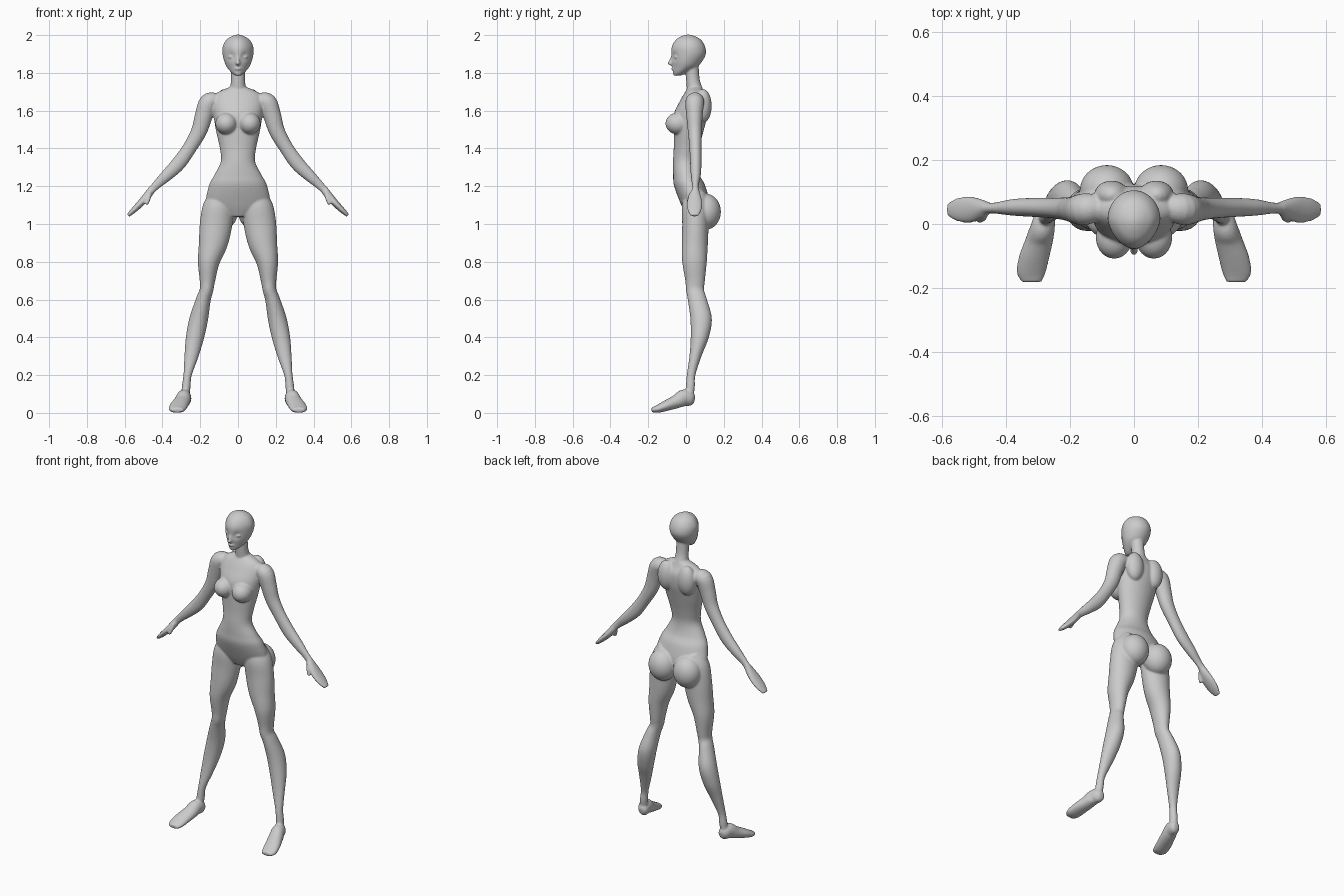
import bpy
import bmesh
import math
from mathutils import Vector, Matrix

old_cube = bpy.data.objects.get("Cube")
if old_cube:
    bpy.data.objects.remove(old_cube, do_unlink=True)

AXIS_X = Vector((1, 0, 0))
AXIS_Y = Vector((0, 1, 0))
SIDES = 32
STEPS = 5

bm = bmesh.new()


def spline(p0, p1, p2, p3, t):
    """Smooth interpolation between the two middle values."""
    return p1 + (p2 - p0) * t / 2 + (p0 * 2 - p1 * 5 + p2 * 4 - p3) * t * t / 2 \
        + (p1 * 3 - p0 - p2 * 3 + p3) * t * t * t / 2


def refine(rows):
    """Add in-between sections to a list of (x, y, z, radius, side radius)."""
    padded = [rows[0]] + list(rows) + [rows[-1]]
    result = []
    for i in range(len(rows) - 1):
        for step in range(STEPS):
            values = zip(*padded[i:i + 4])
            result.append([spline(*v, step / STEPS) for v in values])
    result.append(list(rows[-1]))
    return result


def loft(rows, side=AXIS_Y, mirror=1, taper=0):
    """Skin oval sections along a path; taper narrows the front half."""
    fine = refine(rows)
    centres = [Vector((mirror * r[0], r[1], r[2])) for r in fine]
    rings = []
    for i, row in enumerate(fine):
        before = centres[max(i - 1, 0)]
        after = centres[min(i + 1, len(fine) - 1)]
        across = (after - before).cross(side).normalized()
        ring = []
        for k in range(SIDES):
            angle = math.tau * k / SIDES
            c, s = math.cos(angle), math.sin(angle)
            width = max(row[3], .002) * (1 - taper * max(0, -c))
            offset = side * (max(row[4], .002) * c) + across * (width * s)
            ring.append(bm.verts.new(centres[i] + offset))
        rings.append(ring)
    for lower, upper in zip(rings, rings[1:]):
        for k in range(SIDES):
            n = (k + 1) % SIDES
            bm.faces.new((lower[k], lower[n], upper[n], upper[k]))
    bm.faces.new(rings[0][::-1])
    bm.faces.new(rings[-1])
    return [v for ring in rings for v in ring]


def column(rows, taper=0):
    """Upright loft on the centre line from (z, y, half width, half depth)."""
    return loft([(0, y, z, w, d) for z, y, w, d in rows], taper=taper)


def ball(centre, radii, mirror=1):
    """Ellipsoid for soft forms."""
    x, y, z = centre
    place = Matrix.Translation((mirror * x, y, z)) @ Matrix.Diagonal((*radii, 1))
    bmesh.ops.create_uvsphere(bm, u_segments=SIDES, v_segments=SIDES // 2,
                              radius=1, matrix=place)


def push(verts, centre, radius, offset):
    """Soft dent or swelling around a point."""
    for v in verts:
        distance = (v.co - Vector(centre)).length / radius
        v.co += Vector(offset) * math.exp(-distance * distance)


# Torso, from the crotch to the base of the neck
column([
    (1.04, .05, .07, .045),
    (1.1, .05, .165, .075),
    (1.2, .02, .155, .083),
    (1.26, .002, .125, .07),
    (1.33, -.005, .091, .064),
    (1.4, .002, .096, .067),
    (1.5, .015, .118, .08),
    (1.58, .025, .13, .09),
    (1.65, .042, .135, .075),
    (1.695, .045, .11, .052),
    (1.725, .05, .045, .035),
])

# Neck
column([
    (1.66, .055, .05, .045),
    (1.72, .045, .042, .041),
    (1.77, .036, .037, .036),
    (1.86, .03, .038, .036),
])

# Head, narrower toward the face
head = column([
    (1.785, -.045, .014, .018),
    (1.8, -.033, .034, .036),
    (1.83, -.007, .059, .064),
    (1.86, .004, .073, .081),
    (1.9, .013, .082, .092),
    (1.94, .013, .081, .088),
    (1.975, .013, .062, .067),
    (1.995, .012, .032, .034),
    (2.003, .012, .006, .006),
], taper=.2)

# Nose, lips and chin
loft([
    (0, -.07, 1.893, .006, .006),
    (0, -.08, 1.866, .008, .01),
    (0, -.086, 1.85, .012, .012),
    (0, -.075, 1.838, .007, .006),
])
ball((0, -.066, 1.822), (.02, .014, .007))
ball((0, -.054, 1.797), (.02, .015, .013))

for m in (1, -1):
    # Eye sockets and eyelids
    push(head, (m * .034, -.065, 1.886), .02, (0, .012, 0))
    ball((.034, -.05, 1.884), (.018, .014, .008), m)

    # Breast, shoulder blade and buttock
    ball((.062, -.042, 1.532), (.058, .067, .058), m)
    ball((.07, .09, 1.625), (.055, .046, .09), m)
    ball((.085, .105, 1.065), (.085, .08, .095), m)

    # Leg
    loft([
        (.08, .05, 1.16, .06, .06),
        (.103, .05, 1.09, .082, .072),
        (.116, .05, 1, .086, .07),
        (.131, .047, .9, .077, .069),
        (.155, .045, .8, .058, .065),
        (.162, .048, .7, .041, .052),
        (.167, .048, .65, .036, .048),
        (.183, .06, .6, .039, .051),
        (.207, .08, .5, .049, .057),
        (.228, .073, .4, .048, .048),
        (.247, .05, .3, .037, .032),
        (.267, .027, .2, .022, .023),
        (.274, .023, .14, .023, .024),
        (.28, .018, .08, .022, .022),
    ], mirror=m)

    # Foot with raised heel
    loft([
        (.276, .046, .07, .018, .014),
        (.279, .03, .073, .036, .031),
        (.287, -.01, .079, .045, .039),
        (.297, -.05, .06, .036, .044),
        (.312, -.1, .04, .029, .048),
        (.322, -.15, .021, .021, .046),
        (.321, -.182, .015, .012, .032),
    ], side=AXIS_X, mirror=m)

    # Arm
    loft([
        (.11, .05, 1.65, .04, .042),
        (.155, .046, 1.643, .05, .05),
        (.182, .045, 1.57, .047, .043),
        (.207, .047, 1.49, .042, .037),
        (.255, .05, 1.405, .037, .032),
        (.315, .052, 1.32, .038, .03),
        (.38, .052, 1.255, .031, .026),
        (.43, .05, 1.208, .023, .018),
        (.462, .05, 1.175, .02, .017),
    ], mirror=m)

    # Mitten hand and thumb
    loft([
        (.455, .05, 1.185, .02, .017),
        (.48, .047, 1.15, .021, .031),
        (.512, .045, 1.113, .019, .041),
        (.552, .045, 1.073, .015, .037),
        (.582, .045, 1.045, .009, .021),
    ], mirror=m)
    loft([
        (.468, .035, 1.17, .013, .014),
        (.475, .02, 1.135, .013, .013),
        (.485, .012, 1.103, .009, .009),
    ], mirror=m)

bmesh.ops.recalc_face_normals(bm, faces=bm.faces)
mesh = bpy.data.meshes.new("body")
bm.to_mesh(mesh)
bm.free()
body = bpy.data.objects.new("body", mesh)
bpy.context.scene.collection.objects.link(body)

# Fuse the parts into one skin and soften the joints
skin = body.modifiers.new("fuse", "REMESH")
skin.mode = "VOXEL"
skin.voxel_size = .005
skin.use_smooth_shade = True
soften = body.modifiers.new("soften", "SMOOTH")
soften.factor = .5
soften.iterations = 8

# Plain grey
grey = bpy.data.materials.new("plain grey")
grey.use_nodes = True
colour = (.6, .6, .6, 1)
grey.diffuse_color = colour
grey.node_tree.nodes["Principled BSDF"].inputs["Base Color"].default_value = colour
mesh.materials.append(grey)
for face in mesh.polygons:
    face.use_smooth = True
